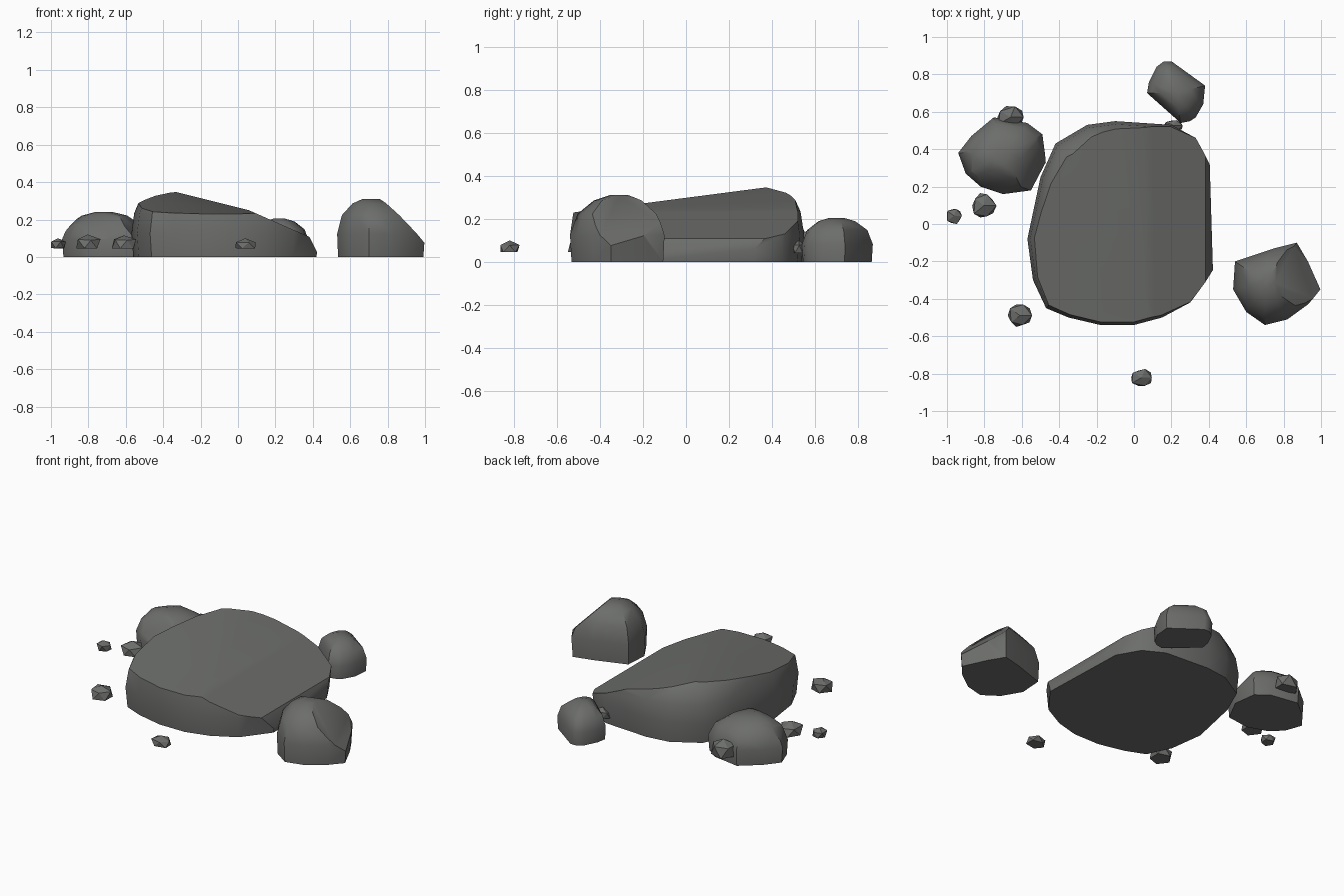
import bpy, bmesh, math, random
from mathutils import Vector

cube = bpy.data.objects.get("Cube")
if cube:
    bpy.data.objects.remove(cube, do_unlink=True)

# One dark stone colour
stone = bpy.data.materials.new("dark_stone")
stone.use_nodes = True
colour = (0.15, 0.155, 0.147, 1)
stone.diffuse_color = colour
bsdf = next(n for n in stone.node_tree.nodes if n.type == 'BSDF_PRINCIPLED')
bsdf.inputs["Base Color"].default_value = colour
bsdf.inputs["Roughness"].default_value = 0.9


def hull(coords):
    """Convex solid wrapped around the given points."""
    bm = bmesh.new()
    for co in coords:
        bm.verts.new(co)
    bmesh.ops.remove_doubles(bm, verts=bm.verts[:], dist=0.003)
    bmesh.ops.convex_hull(bm, input=bm.verts[:])
    loose = [v for v in bm.verts if not v.link_faces]
    bmesh.ops.delete(bm, geom=loose, context='VERTS')
    return bm


def finish(name, bm, angle):
    bmesh.ops.dissolve_limit(bm, angle_limit=math.radians(2),
                             verts=bm.verts[:], edges=bm.edges[:])
    bmesh.ops.recalc_face_normals(bm, faces=bm.faces[:])
    mesh = bpy.data.meshes.new(name)
    bm.to_mesh(mesh)
    bm.free()
    mesh.materials.append(stone)
    obj = bpy.data.objects.new(name, mesh)
    bpy.context.collection.objects.link(obj)
    bpy.ops.object.select_all(action='DESELECT')
    obj.select_set(True)
    bpy.context.view_layer.objects.active = obj
    bpy.ops.object.shade_smooth_by_angle(angle=math.radians(angle))


DOME = [(0, .97), (.4, 1), (.72, .85), (.92, .52), (1, .2)]


def boulder(name, outline, peak, height, cuts=(), rings=DOME):
    """Stack shrinking copies of the outline, then chisel flats off with planes."""
    centre = Vector(peak)
    coords = []
    for level, scale in rings:
        for point in outline:
            p = centre + (Vector(point) - centre) * scale
            coords.append((p.x, p.y, level * height))
    bm = hull(coords)
    for point, normal in cuts:
        bmesh.ops.bisect_plane(bm, geom=bm.verts[:] + bm.edges[:] + bm.faces[:],
                               plane_co=point, plane_no=Vector(normal).normalized(),
                               clear_outer=True)
        coords = [v.co.copy() for v in bm.verts]
        bm.free()
        bm = hull(coords)
    finish(name, bm, 38)


def pebble(name, location, size, seed):
    """Small angular stone with a flat underside; location is its base centre."""
    rng = random.Random(seed)
    bm = bmesh.new()
    bmesh.ops.create_icosphere(bm, subdivisions=1, radius=1)
    coords = []
    for v in bm.verts:
        p = v.co * rng.uniform(.85, 1.1)
        p.z = max(p.z, -.45)
        coords.append(p)
    bm.free()
    low = [min(p[i] for p in coords) for i in range(3)]
    high = [max(p[i] for p in coords) for i in range(3)]
    shift = (.5, .5, 0)
    fitted = [[location[i] + size[i] * ((p[i] - low[i]) / (high[i] - low[i]) - shift[i])
               for i in range(3)] for p in coords]
    finish(name, hull(fitted), 25)


# Large slab with a tilted top that falls away to the right
boulder("main_slab",
        [(-.57, -.08), (-.54, -.3), (-.47, -.45), (-.35, -.5), (-.18, -.54), (0, -.54),
         (.15, -.5), (.3, -.42), (.43, -.25), (.42, .1), (.41, .32), (.33, .46),
         (.2, .53), (-.1, .55), (-.25, .53), (-.42, .43), (-.5, .25)],
        (-.07, 0), .36,
        [((0, 0, .298), (0, -.13, 1)),
         ((-.35, .4, .352), (.25, 0, 1)),
         ((.08, 0, .24), (.44, 0, 1)),
         ((.385, 0, .1), (2, 0, 1))],
        [(0, .98), (.35, 1), (.65, .97), (.85, .91), (1, .8)])

# Tall boulder on the right with a long sloping face
boulder("right_boulder",
        [(.54, -.2), (.53, -.35), (.6, -.47), (.7, -.54), (.82, -.51), (.93, -.43),
         (1, -.35), (.93, -.2), (.87, -.1), (.75, -.13), (.65, -.17)],
        (.7, -.31), .31,
        [((.8, -.3, .265), (1, .15, 1))])

# Faceted boulder on the left
boulder("left_boulder",
        [(-.94, .38), (-.9, .27), (-.82, .2), (-.7, .16), (-.55, .18), (-.47, .33),
         (-.49, .48), (-.57, .54), (-.75, .57), (-.87, .47)],
        (-.72, .36), .24,
        [((-.6, .3, .2), (.75, -.3, .7)),
         ((-.88, .36, .18), (-1, -.2, .9)),
         ((-.73, .25, .19), (-.2, -1, .9))])

# Boulder behind the slab
boulder("back_boulder",
        [(.07, .7), (.08, .76), (.12, .84), (.16, .87), (.2, .87), (.38, .74),
         (.37, .64), (.33, .57), (.3, .55), (.25, .54)],
        (.22, .7), .205)

# Scattered pebbles: base centre, size
pebbles = [((-.8, .1, .045), (.13, .13, .075)),
           ((-.96, .04, .045), (.08, .08, .055)),
           ((-.61, -.49, .045), (.13, .12, .07)),
           ((.04, -.82, .045), (.11, .09, .055)),
           ((-.66, .57, .05), (.14, .12, .1)),
           ((.21, .525, .04), (.1, .06, .06))]
for i, (location, size) in enumerate(pebbles):
    pebble(f"pebble_{i + 1}", location, size, i + 3)

# Chip standing out of the slab's front rim
pebble("rim_chip", (.1, -.42, .12), (.1, .14, .11), 20)
